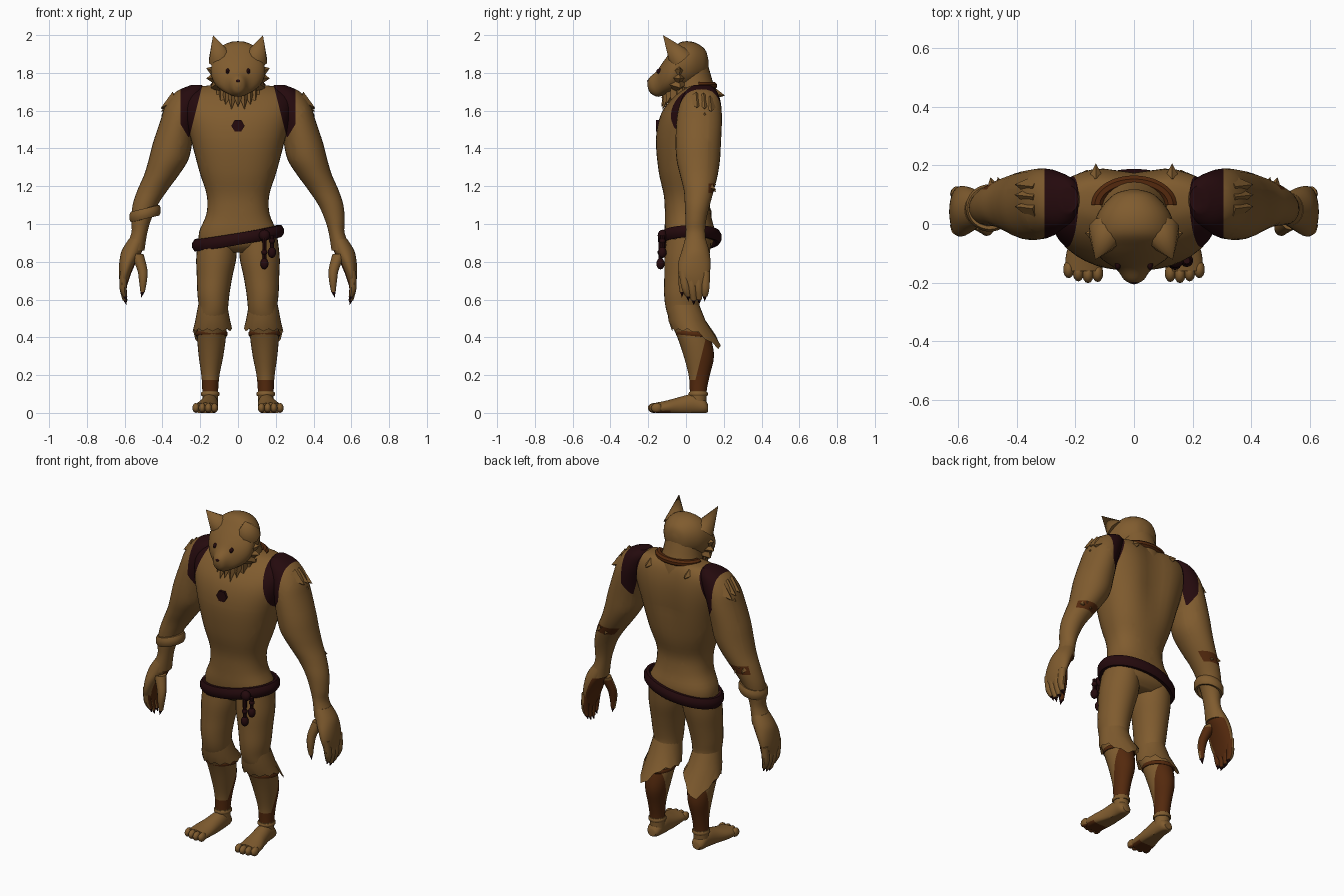
import bpy, bmesh, math
from mathutils import Vector

COLS = {"tan_fur": (0.215, 0.106, 0.028), "dark_leather": (0.018, 0.003, 0.004),
        "rust_fur": (0.088, 0.022, 0.004)}
MATS = []
for n, c in COLS.items():
    m = bpy.data.materials.new(n)
    m.diffuse_color = (*c, 1)
    MATS.append(m)
TAN, DARK, RUST = 0, 1, 2


def finish(name, bm, rule=TAN, cuts=()):
    """Cut along colour borders, colour the faces, make the object."""
    bmesh.ops.recalc_face_normals(bm, faces=bm.faces)
    for co, no in cuts:
        bmesh.ops.bisect_plane(bm, geom=bm.verts[:] + bm.edges[:] + bm.faces[:],
                               plane_co=co, plane_no=no, dist=1e-5)
    bm.normal_update()
    for f in bm.faces:
        f.material_index = rule(f.calc_center_median(), f.normal) if callable(rule) else rule
        f.smooth = True
    me = bpy.data.meshes.new(name)
    bm.to_mesh(me)
    bm.free()
    for m in MATS:
        me.materials.append(m)
    ob = bpy.data.objects.new(name, me)
    bpy.context.collection.objects.link(ob)
    return ob


def spline(st, sub):
    """Smooth in-between stations."""
    out = []
    for i in range(len(st) - 1):
        p = [st[max(i - 1, 0)], st[i], st[i + 1], st[min(i + 2, len(st) - 1)]]
        for k in range(sub):
            t = k / sub
            out.append([0.5 * (2 * b + (c - a) * t + (2 * a - 5 * b + 4 * c - d) * t * t
                               + (3 * b - a - 3 * c + d) * t ** 3) for a, b, c, d in zip(*p)])
    return out + [list(st[-1])]


def loft(name, st, axis="z", rule=TAN, cuts=(), sides=28, sub=4, power=1.0, s=1, floor=False, groove=0):
    """Stations: (position on axis, centre a, centre b, radius a, radius b)."""
    bm = bmesh.new()
    rings = []
    for t, a, b, ra, rb in spline(st, sub):
        ring = []
        for k in range(sides):
            w = 2 * math.pi * k / sides
            c, d = math.cos(w), math.sin(w)
            u = a + ra * math.copysign(abs(c) ** power, c)
            v = b + rb * math.copysign(abs(d) ** power, d)
            if groove and d > 0:  # hollow along the spine
                v -= groove * d * math.exp(-(u / 0.09) ** 2) * min(1, max(0, (t - 1.2) / 0.25))
            p = (s * u, v, t) if axis == "z" else (s * u, t, max(v, 0) if floor else v)
            ring.append(bm.verts.new(p))
        rings.append(ring)
    for r, q in zip(rings, rings[1:]):
        for k in range(sides):
            j = (k + 1) % sides
            bm.faces.new((r[k], r[j], q[j], q[k]))
    bm.faces.new(rings[0])
    bm.faces.new(rings[-1])
    return finish(name, bm, rule, cuts)


def spikes(name, items, rule=TAN, sides=4):
    """Pointed tufts, each (base, tip, radius)."""
    bm = bmesh.new()
    for base, tip, r in items:
        base, tip = Vector(base), Vector(tip)
        q = (tip - base).to_track_quat("Z", "Y")
        ring = [bm.verts.new(base + q @ Vector((r * math.cos(w), r * math.sin(w), 0)))
                for w in (2 * math.pi * k / sides for k in range(sides))]
        top = bm.verts.new(tip)
        bm.faces.new(ring)
        for k in range(sides):
            bm.faces.new((ring[k], ring[(k + 1) % sides], top))
    return finish(name, bm, rule)


def band(name, c, rx, ry, h, w, slope=(0, 0), rule=TAN, arc=(0, 1), n=40):
    """Rounded hoop with tilt, or part of one."""
    bm = bmesh.new()
    rings = []
    for i in range(n + 1):
        a = 2 * math.pi * (arc[0] + (arc[1] - arc[0]) * i / n)
        ca, sa = math.cos(a), math.sin(a)
        rings.append([bm.verts.new((c[0] + ca * (rx + w * math.cos(b)), c[1] + sa * (ry + w * math.cos(b)),
                                    c[2] + h * math.sin(b) + slope[0] * rx * ca + slope[1] * ry * sa))
                      for b in (2 * math.pi * (k + 0.5) / 8 for k in range(8))])
    for r, q in zip(rings, rings[1:]):
        for k in range(8):
            bm.faces.new((r[k], r[(k + 1) % 8], q[(k + 1) % 8], q[k]))
    bmesh.ops.remove_doubles(bm, verts=bm.verts, dist=1e-5)
    return finish(name, bm, rule)


def ball(name, c, r, rule=TAN):
    bm = bmesh.new()
    bmesh.ops.create_uvsphere(bm, u_segments=14, v_segments=8, radius=1)
    for v in bm.verts:
        v.co = Vector((c[i] + v.co[i] * r[i] for i in range(3)))
    return finish(name, bm, rule)


# Shoulder strap colouring, shared by the torso and the arms
def strap(p, n):
    x, inner = abs(p.x), 0.19 + (1.73 - p.z) * 0.25
    return DARK if p.z > 1.46 and inner < x < min(0.305, 0.305 - (1.53 - p.z) * 0.6) else TAN


strap_cuts = [((0, 0, 1.46), (0, 0, 1))] + [
    c for s in (1, -1) for c in (((s * 0.305, 0, 0), (1, 0, 0)), ((s * 0.19, 0, 1.73), (s, 0, 0.25)),
                                 ((s * 0.305, 0, 1.53), (s, 0, -0.6)))]

# Torso
loft("torso", [(0.85, 0, 0.02, 0.13, 0.08), (0.89, 0, 0.02, 0.20, 0.12), (0.96, 0, 0.02, 0.205, 0.132),
               (1.05, 0, 0.01, 0.168, 0.122), (1.15, 0, 0.005, 0.165, 0.122), (1.28, 0, 0.01, 0.205, 0.155),
               (1.45, 0, 0.018, 0.25, 0.177), (1.58, 0, 0.035, 0.285, 0.168), (1.67, 0, 0.06, 0.29, 0.13),
               (1.72, 0, 0.08, 0.225, 0.085), (1.735, 0, 0.085, 0.14, 0.05)],
     rule=strap, cuts=strap_cuts, sides=40, power=0.85, groove=0.028)
loft("neck", [(1.6, 0, 0.05, 0.13, 0.12), (1.7, 0, 0.045, 0.12, 0.115), (1.76, 0, 0.035, 0.108, 0.105),
              (1.84, 0, 0.025, 0.095, 0.092)])

# Head, ears and face
loft("head", [(0.118, 0, 1.85, 0.015, 0.02), (0.1, 0, 1.85, 0.07, 0.075), (0.04, 0, 1.848, 0.122, 0.115),
              (-0.03, 0, 1.832, 0.14, 0.13), (-0.08, 0, 1.80, 0.14, 0.112), (-0.12, 0, 1.77, 0.11, 0.09),
              (-0.155, 0, 1.742, 0.06, 0.068), (-0.19, 0, 1.737, 0.034, 0.042),
              (-0.203, 0, 1.742, 0.012, 0.016)], axis="y", power=0.94)
ball("nose", (0, -0.198, 1.757), (0.013, 0.008, 0.008), DARK)
for s in (1, -1):
    spikes("ear", [((s * 0.093, -0.03, 1.875), (s * 0.132, -0.122, 2.0), 0.066)], sides=10)
    ball("eye", (s * 0.055, -0.137, 1.808), (0.01, 0.02, 0.015), DARK)
    spikes("cheek_tuft", [((s * 0.10, -0.045, z), (s * x, -0.03, t), 0.052)
                          for z, x, t in ((1.80, 0.168, 1.825), (1.775, 0.168, 1.77), (1.74, 0.145, 1.72))])

# Collar ruff
ruff = [(a, 0.035 if i % 2 else 0.0) for i, a in enumerate(range(-80, 81, 16))]
for name, rule, drop, r in (("ruff", TAN, 0.09, 0.036), ("ruff_lining", RUST, 0.05, 0.022)):
    spikes(name, [((0.10 * math.sin(math.radians(a)), 0.02 - 0.11 * math.cos(math.radians(a)), 1.71),
                   (0.125 * math.sin(math.radians(a)), 0.02 - 0.15 * math.cos(math.radians(a)),
                    1.71 - drop * (0.45 + 0.75 * math.cos(math.radians(a))) + d * 0.5), r)
                  for a, d in ruff], rule)
band("collar_trim", (0, 0.065, 1.732), 0.125, 0.08, 0.02, 0.022, rule=RUST, arc=(0, 0.5))
spikes("nape_tuft", [((s * 0.13, 0.15, 1.69), (s * 0.13, 0.207, 1.68), 0.03) for s in (1, -1)])

# Chest medallion
bm = bmesh.new()
bmesh.ops.create_cone(bm, cap_ends=True, segments=6, radius1=0.035, radius2=0.035, depth=0.02)
for v in bm.verts:
    v.co = Vector((v.co.y, v.co.z - 0.15, v.co.x + 1.52))
finish("medallion", bm, DARK)

# Belt with hanging charms
band("belt", (0, 0.02, 0.925), 0.222, 0.148, 0.034, 0.022, slope=(0.17, 0.03), rule=DARK)
for x, y, z, top in ((0.14, -0.135, 0.79, 0.93), (0.18, -0.125, 0.85, 0.94)):
    loft("charm_cord", [(z, x, y, 0.01, 0.01), (top, x, y, 0.012, 0.012)], rule=DARK, sides=8, sub=1)
    ball("charm_bead", (x, y, z), (0.022, 0.022, 0.03), DARK)
    ball("charm_knot", (x, y, z + 0.06), (0.016, 0.016, 0.016), DARK)
ball("belt_knot", (0.14, -0.125, 0.94), (0.03, 0.025, 0.03), DARK)

for s in (1, -1):
    # Arm
    def arm_rule(p, n):
        return RUST if p.y > 0.118 and 1.165 < p.z < 1.215 else strap(p, n)

    loft("arm", [(0.86, 0.55, 0.05, 0.055, 0.065), (0.95, 0.523, 0.05, 0.042, 0.052),
                 (1.02, 0.513, 0.052, 0.052, 0.055), (1.10, 0.492, 0.06, 0.066, 0.066),
                 (1.18, 0.452, 0.068, 0.08, 0.08), (1.26, 0.405, 0.068, 0.092, 0.1),
                 (1.34, 0.368, 0.065, 0.105, 0.115), (1.43, 0.346, 0.065, 0.104, 0.12),
                 (1.55, 0.315, 0.07, 0.095, 0.12), (1.63, 0.288, 0.075, 0.095, 0.11),
                 (1.70, 0.25, 0.08, 0.078, 0.085), (1.735, 0.22, 0.085, 0.03, 0.045)],
         rule=arm_rule, s=s, cuts=strap_cuts + [((0, 0.118, 0), (0, 1, 0)), ((0, 0, 1.165), (0, 0, 1)),
                                                ((0, 0, 1.215), (0, 0, 1))])
    spikes("shoulder_tuft", [((s * 0.325, y, z), (s * 0.408, y + 0.01, z - 0.04), 0.05)
                             for y, z in ((0.05, 1.655), (0.09, 1.65), (0.125, 1.635), (0.09, 1.615))])
    spikes("elbow_tuft", [((s * x, 0.12, 1.2), (s * (x + 0.01), 0.16, 1.17 + d), 0.025)
                          for x, d in ((0.43, 0.0), (0.455, 0.04), (0.48, 0.01))])

    # Hand with darker palm
    def palm(p, n):
        return RUST if n.x * s < -0.35 and n.y > -0.3 and p.z < 0.86 else TAN

    def thumb_pad(p, n):
        return RUST if n.y > 0.25 and p.z < 0.82 else TAN

    loft("hand", [(0.655, 0.605, 0.05, 0.012, 0.045), (0.69, 0.604, 0.045, 0.022, 0.068),
                  (0.74, 0.598, 0.042, 0.033, 0.084), (0.80, 0.583, 0.045, 0.045, 0.085),
                  (0.86, 0.56, 0.05, 0.055, 0.072), (0.92, 0.533, 0.05, 0.045, 0.055)], rule=palm, s=s)
    for i in range(4):
        y, t, e = -0.015 + 0.04 * i, 0.012 + 0.029 * i, (0.615, 0.595, 0.6, 0.615)[i]
        loft("finger", [(e, 0.598, t, 0.012, 0.015), (0.66, 0.608, (y + t) / 2, 0.019, 0.023),
                        (0.75, 0.603, y, 0.022, 0.024)], rule=palm, s=s, sides=10)
        spikes("claw", [((s * 0.598, t, e + 0.004), (s * 0.59, t, e - 0.025), 0.012)], DARK, 6)
    loft("thumb", [(0.64, 0.505, -0.02, 0.012, 0.013), (0.70, 0.503, -0.02, 0.021, 0.021),
                   (0.76, 0.507, -0.01, 0.027, 0.026), (0.84, 0.535, 0.015, 0.035, 0.035)],
         rule=thumb_pad, s=s, sides=12)
    spikes("thumb_claw", [((s * 0.505, -0.02, 0.645), (s * 0.512, -0.022, 0.61), 0.013)], DARK, 6)

    # Leg with dark calf and ankle
    def leg_rule(p, n):
        return RUST if 0.115 < p.z < 0.175 or (0.115 < p.z < 0.4 and p.y > 0.05 + (p.z - 0.175) * 0.25) else TAN

    loft("leg", [(0.04, 0.147, 0.065, 0.042, 0.042), (0.12, 0.147, 0.065, 0.042, 0.045),
                 (0.2, 0.146, 0.07, 0.048, 0.056), (0.3, 0.143, 0.068, 0.065, 0.08),
                 (0.4, 0.14, 0.042, 0.076, 0.088), (0.5, 0.135, 0.0, 0.08, 0.09),
                 (0.56, 0.13, -0.018, 0.078, 0.09), (0.63, 0.13, -0.018, 0.085, 0.098),
                 (0.72, 0.124, -0.008, 0.094, 0.107), (0.82, 0.115, 0.004, 0.106, 0.118),
                 (0.92, 0.108, 0.015, 0.102, 0.12)], rule=leg_rule, s=s,
         cuts=[((0, 0, z), (0, 0, 1)) for z in (0.115, 0.175, 0.4)] + [((0, 0.05, 0.175), (0, 1, -0.25))])
    band("anklet", (s * 0.147, 0.065, 0.1), 0.042, 0.044, 0.012, 0.008)

    # Flared trouser cuff with a pointed flap behind
    bm = bmesh.new()
    rows = []
    for k in range(24):
        w = 2 * math.pi * k / 24
        c, d = math.cos(w), math.sin(w)
        flap = max(0, math.cos(w - math.radians(65))) ** 4
        hem = 0.432 - 0.095 * flap + (0.014 if k % 2 else 0)
        rows.append([bm.verts.new((s * (0.134 + c * rx), cy + d * ry, z)) for rx, cy, ry, z in (
            (0.077, -0.015, 0.086, 0.57), (0.092, 0.005, 0.098, 0.49),
            (0.106, 0.035, 0.108 + 0.05 * flap, hem))])
    for a, b in zip(rows, rows[1:] + rows[:1]):
        for i in range(2):
            bm.faces.new((a[i], b[i], b[i + 1], a[i + 1]))
    finish("trouser_cuff", bm)
    band("cuff_trim", (s * 0.14, 0.04, 0.418), 0.08, 0.09, 0.012, 0.006, slope=(0, -0.1), rule=RUST)

    # Foot and toes
    def sole(p, n):
        return RUST if n.z < -0.6 and p.y < -0.08 else TAN

    loft("foot", [(0.116, 0.15, 0.025, 0.025, 0.02), (0.095, 0.15, 0.035, 0.04, 0.04),
                  (0.04, 0.15, 0.045, 0.045, 0.055), (-0.03, 0.157, 0.035, 0.052, 0.05),
                  (-0.1, 0.168, 0.028, 0.063, 0.038), (-0.16, 0.172, 0.024, 0.064, 0.03)],
         axis="y", rule=sole, s=s, floor=True)
    for i in range(4):
        ball("toe", (s * (0.124 + 0.033 * i), (-0.168, -0.172, -0.166, -0.155)[i], 0.026),
             (0.019, 0.03, 0.026), sole)

# Bracelet on one forearm
band("bracelet", (-0.492, 0.055, 1.055), 0.07, 0.068, 0.03, 0.014, slope=(0.25, 0))

# Smooth shading with crisp edges
bpy.ops.object.select_all(action="SELECT")
bpy.context.view_layer.objects.active = bpy.context.selected_objects[0]
bpy.ops.object.shade_smooth_by_angle(angle=math.radians(40))
